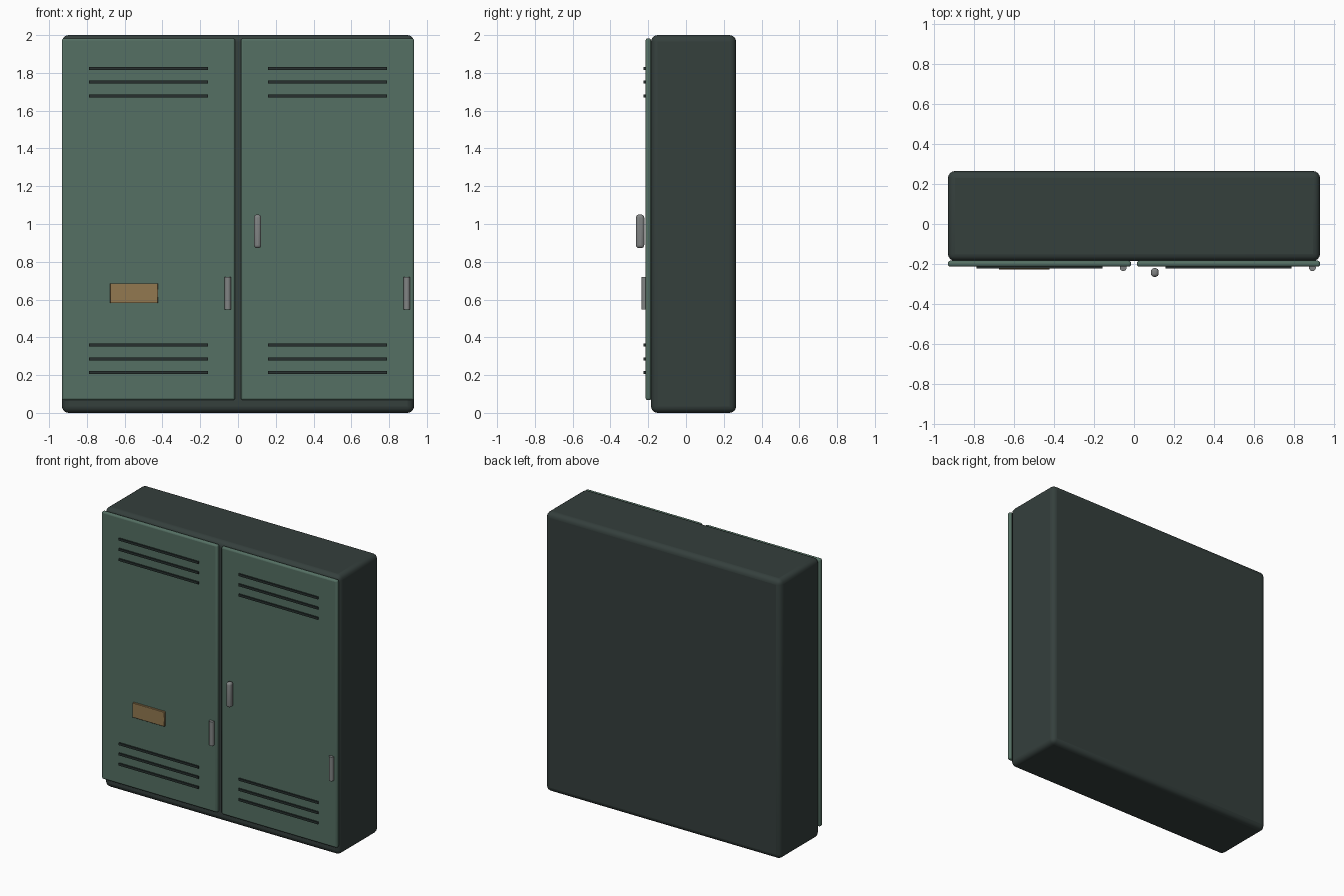
import bpy
import math

if "Cube" in bpy.data.objects:
    bpy.data.objects.remove(bpy.data.objects["Cube"])


def material(name, rgb):
    m = bpy.data.materials.new(name)
    m.diffuse_color = (*rgb, 1)
    m.use_nodes = True
    m.node_tree.nodes["Principled BSDF"].inputs["Base Color"].default_value = m.diffuse_color
    return m


DARK = material("dark_steel", (0.035, 0.05, 0.046))
GREEN = material("green_paint", (0.09, 0.16, 0.125))
VENT = material("vent_black", (0.02, 0.03, 0.028))
METAL = material("bare_metal", (0.22, 0.23, 0.23))
BRASS = material("brass", (0.29, 0.19, 0.08))


def finish(obj, name, mat, bevel=0, segments=3):
    obj.name = name
    obj.data.materials.append(mat)
    if bevel:
        mod = obj.modifiers.new("Bevel", 'BEVEL')
        mod.width = bevel
        mod.segments = segments
    bpy.ops.object.shade_smooth_by_angle(angle=math.radians(35))
    return obj


def box(name, x, y, z, mat, bevel=0, segments=3):
    """Box from (min, max) ranges on each axis."""
    ranges = (x, y, z)
    bpy.ops.mesh.primitive_cube_add(size=1, location=[(a + b) / 2 for a, b in ranges])
    obj = bpy.context.object
    obj.scale = [b - a for a, b in ranges]
    bpy.ops.object.transform_apply(location=False, rotation=False, scale=True)
    return finish(obj, name, mat, bevel, segments)


# Cabinet carcass
box("cabinet_body", (-0.932, 0.932), (-0.185, 0.265), (0, 2), DARK, 0.035, 4)

# Two doors, each with louvre slats and a hinge barrel
for side, cx in (("left", -0.474), ("right", 0.474)):
    box(f"{side}_door", (cx - 0.459, cx + 0.459), (-0.214, -0.184),
        (0.067, 1.983), GREEN, 0.012)
    for row, base in (("lower", 0.213), ("upper", 1.678)):
        for i in range(3):
            z = base + i * 0.073
            box(f"{side}_{row}_vent_{i + 1}", (cx - 0.315, cx + 0.315),
                (-0.224, -0.204), (z - 0.008, z + 0.008), VENT)
    bpy.ops.mesh.primitive_cylinder_add(vertices=24, radius=0.017, depth=0.172,
                                        location=(cx + 0.42, -0.219, 0.634))
    finish(bpy.context.object, f"{side}_hinge_barrel", METAL)

# Pull handle on the right door
box("door_handle", (0.085, 0.123), (-0.265, -0.221), (0.872, 1.05), METAL, 0.016, 4)

# Label plate on the left door
box("label_plate", (-0.677, -0.423), (-0.228, -0.208), (0.581, 0.686), BRASS, 0.002, 1)
